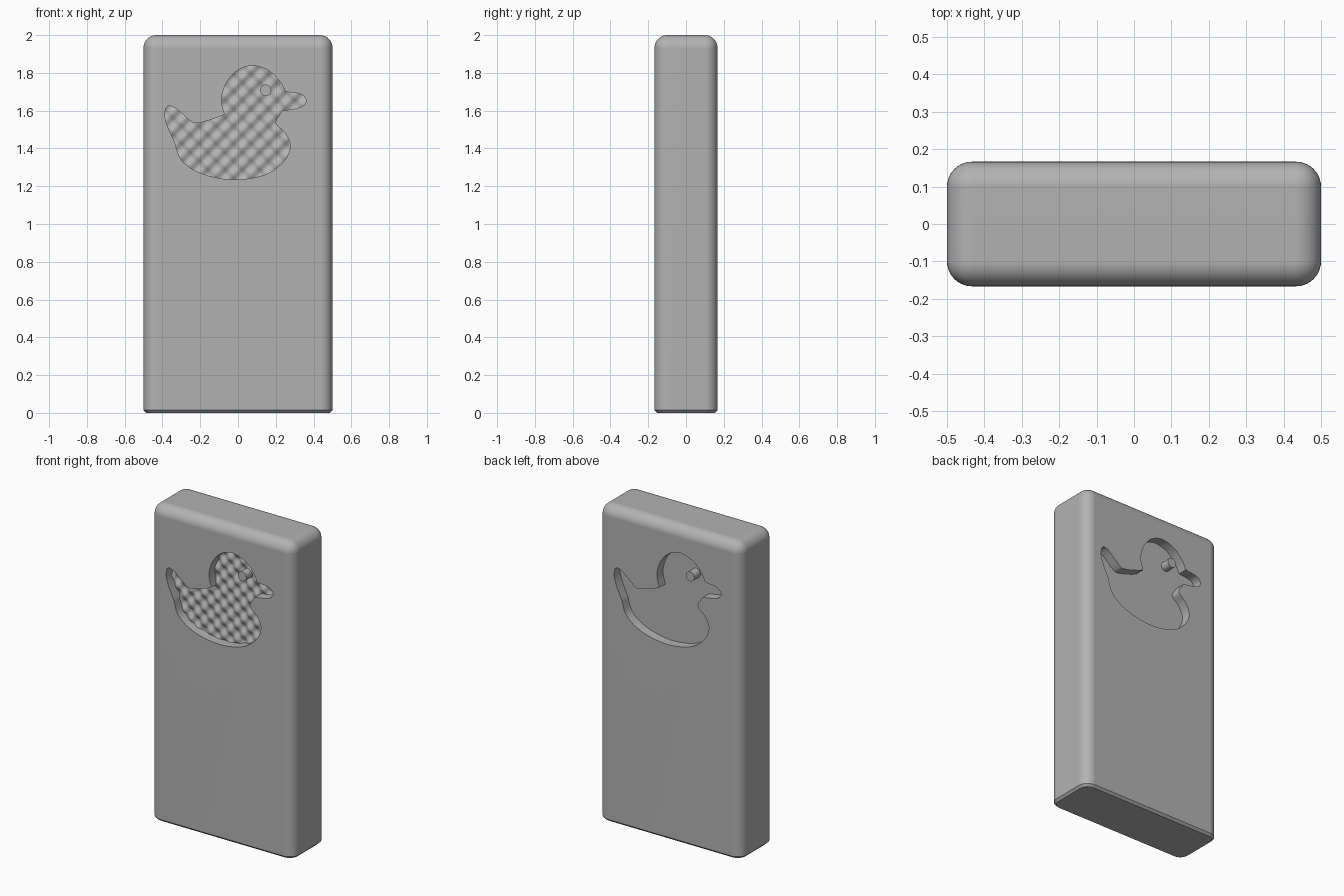
import bpy, bmesh, math
from mathutils import Vector, Matrix, geometry

if "Cube" in bpy.data.objects:
    bpy.data.objects.remove(bpy.data.objects["Cube"], do_unlink=True)

WIDTH, DEPTH, HEIGHT = 1.0, 0.333, 2.0
HALF = DEPTH / 2
POCKET = 0.06                      # recess depth on both faces
ROUND, CHAMFER = 0.067, 0.014
WAVE, SWELL = 0.092, 0.01          # period and height of the textured floor
EYE = (0.146, 1.708)

grey = bpy.data.materials.new("plain grey")
grey.use_nodes = True
grey.diffuse_color = (0.45, 0.45, 0.45, 1)
grey.node_tree.nodes["Principled BSDF"].inputs["Base Color"].default_value = grey.diffuse_color

# Duck outline as smooth strokes that meet at sharp corners
STROKES = [
    [(-.07, 1.58), (-.087, 1.66), (-.06, 1.75), (0, 1.815), (.08, 1.838),
     (.165, 1.81), (.225, 1.75), (.25, 1.7)],
    [(.25, 1.7), (.33, 1.688), (.36, 1.66), (.355, 1.635), (.32, 1.615), (.235, 1.6)],
    [(.235, 1.6), (.202, 1.55), (.205, 1.523), (.25, 1.48), (.277, 1.41), (.24, 1.33),
     (.14, 1.26), (-.03, 1.235), (-.2, 1.27), (-.3, 1.34), (-.333, 1.43)],
    [(-.333, 1.43), (-.37, 1.51), (-.387, 1.57), (-.38, 1.615), (-.36, 1.625),
     (-.32, 1.605), (-.25, 1.545), (-.21, 1.535), (-.12, 1.56), (-.07, 1.58)],
]


def outline():
    points = []
    for stroke in STROKES:
        p = [Vector(q) for q in stroke]
        p = [p[0]] + p + [p[-1]]
        for a, b, c, d in zip(p, p[1:], p[2:], p[3:]):
            points += geometry.interpolate_bezier(b, b + (c - a) / 6, c - (d - b) / 6, c, 7)[:-1]
    return points


def finish(name, bm):
    bmesh.ops.recalc_face_normals(bm, faces=bm.faces)
    mesh = bpy.data.meshes.new(name)
    bm.to_mesh(mesh)
    bm.free()
    mesh.materials.append(grey)
    obj = bpy.data.objects.new(name, mesh)
    bpy.context.collection.objects.link(obj)
    return obj


def activate(obj):
    bpy.ops.object.select_all(action="DESELECT")
    obj.select_set(True)
    bpy.context.view_layer.objects.active = obj


def prism(name, points, y_from, y_to):
    bm = bmesh.new()
    face = bm.faces.new([bm.verts.new((x, y_from, z)) for x, z in points])
    side = bmesh.ops.extrude_face_region(bm, geom=[face])["geom"]
    verts = [g for g in side if isinstance(g, bmesh.types.BMVert)]
    bmesh.ops.translate(bm, vec=(0, y_to - y_from, 0), verts=verts)
    return finish(name, bm)


def boolean(target, cutter, operation):
    mod = target.modifiers.new("cut", "BOOLEAN")
    mod.object, mod.operation, mod.solver = cutter, operation, "EXACT"
    activate(target)
    bpy.ops.object.modifier_apply(modifier=mod.name)
    bpy.data.objects.remove(cutter, do_unlink=True)


def smooth(obj, angle=30):
    activate(obj)
    bpy.ops.object.shade_smooth_by_angle(angle=math.radians(angle))


# Block: rounded sides and top, thin chamfer below
bm = bmesh.new()
bmesh.ops.create_cube(bm, size=1, matrix=Matrix.Translation((0, 0, HEIGHT / 2))
                      @ Matrix.Diagonal((WIDTH, DEPTH, HEIGHT, 1)))
rounded = [e for e in bm.edges if max(v.co.z for v in e.verts) > 1]
bmesh.ops.bevel(bm, geom=rounded, offset=ROUND, segments=10, profile=0.5, affect="EDGES")
base = [e for e in bm.edges if all(v.co.z < 0.001 for v in e.verts)]
bmesh.ops.bevel(bm, geom=base, offset=CHAMFER, segments=1, affect="EDGES")
block = finish("block", bm)

# Duck recesses: front one deeper to take the textured floor, back one turned around
duck = outline()
boolean(block, prism("front_cutter", duck, -HALF - 0.1, -HALF + POCKET + 0.03), "DIFFERENCE")
mirrored = [(-x, z) for x, z in duck]
boolean(block, prism("back_cutter", mirrored, HALF + 0.1, HALF - POCKET), "DIFFERENCE")
smooth(block)
weighted = block.modifiers.new("even_shading", "WEIGHTED_NORMAL")
weighted.keep_sharp = True

# Textured floor of staggered bumps, trimmed to the duck
bm = bmesh.new()
bmesh.ops.create_grid(bm, x_segments=120, y_segments=100, size=0.5)
for v in bm.verts:
    x, z = v.co.x * 0.84, v.co.y * 0.7 + 1.53
    k = math.tau / WAVE
    v.co = (x, -HALF + POCKET - SWELL * math.sin(k * x) * math.sin(k * z), z)
top = bmesh.ops.extrude_face_region(bm, geom=bm.faces[:])["geom"]
for g in top:
    if isinstance(g, bmesh.types.BMVert):
        g.co.y = -HALF + POCKET + 0.05
floor = finish("textured_floor", bm)
boolean(floor, prism("floor_cutter", duck, -HALF, -HALF + POCKET + 0.032), "INTERSECT")
smooth(floor, 40)

# Eye posts, flush with each face
for name, sign in (("front_eye", 1), ("back_eye", -1)):
    ring = [(sign * (EYE[0] + 0.03 * math.cos(math.tau * i / 32)),
             EYE[1] + 0.03 * math.sin(math.tau * i / 32)) for i in range(32)]
    smooth(prism(name, ring, -sign * HALF, -sign * (HALF - POCKET - 0.02)))
